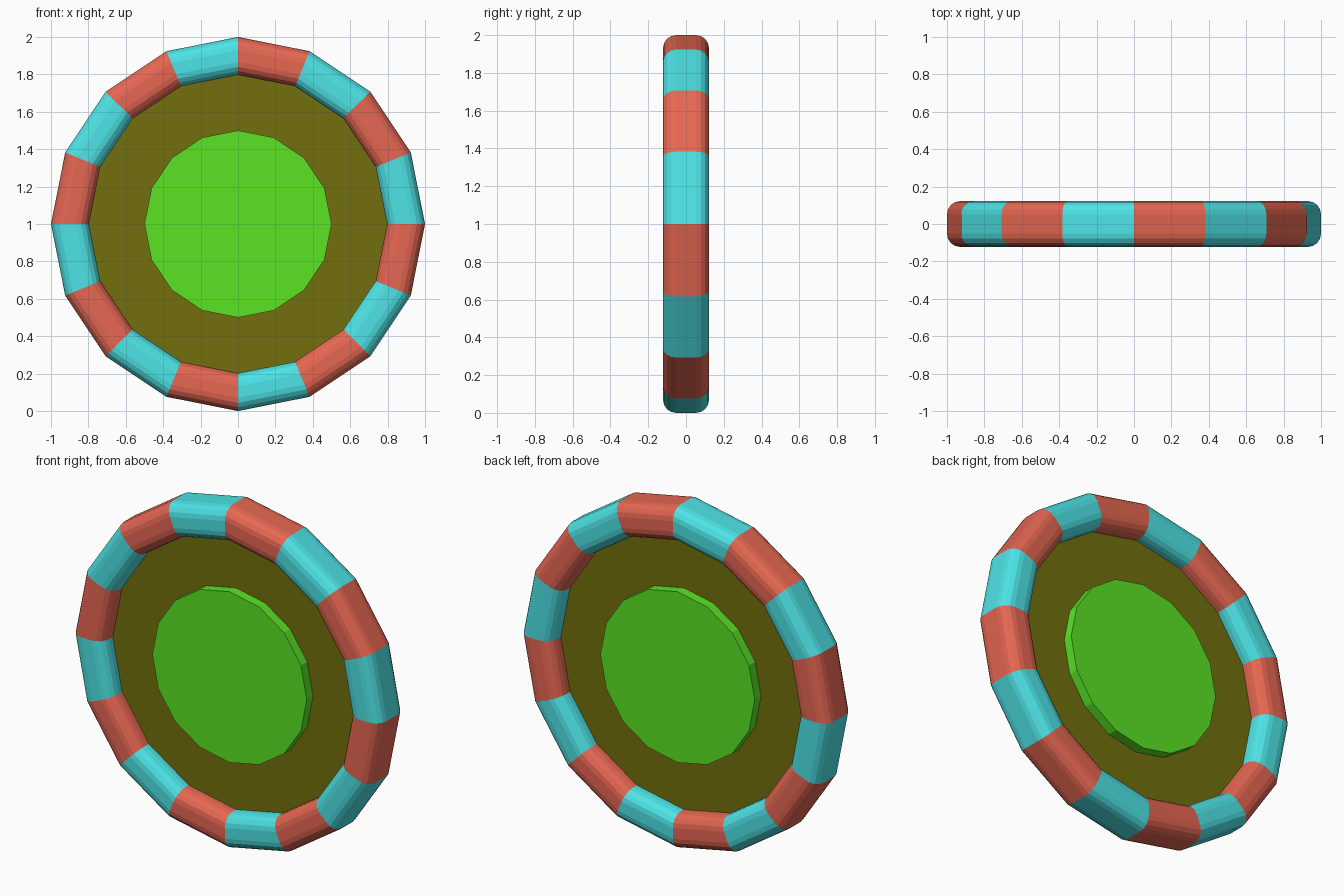
import bpy, bmesh, math

if "Cube" in bpy.data.objects:
    bpy.data.objects.remove(bpy.data.objects["Cube"])

SIDES = 16
CENTRE_Z = 1.0


def material(name, rgb):
    m = bpy.data.materials.new(name)
    m.diffuse_color = (*rgb, 1)
    m.use_nodes = True
    m.node_tree.nodes["Principled BSDF"].inputs["Base Color"].default_value = m.diffuse_color
    return m


def make_object(name, bm, mats):
    bmesh.ops.recalc_face_normals(bm, faces=bm.faces)
    me = bpy.data.meshes.new(name)
    bm.to_mesh(me)
    bm.free()
    for m in mats:
        me.materials.append(m)
    ob = bpy.data.objects.new(name, me)
    ob.location.z = CENTRE_Z
    bpy.context.collection.objects.link(ob)
    return ob


def rounded_section(r_in, r_out, half_y, corner, steps):
    """Rounded rectangle as (radius, y) points."""
    pts = []
    centres = [(r_out - corner, half_y - corner), (r_in + corner, half_y - corner),
               (r_in + corner, corner - half_y), (r_out - corner, corner - half_y)]
    for q, (cr, cy) in enumerate(centres):
        for i in range(steps + 1):
            a = math.pi / 2 * (q + i / steps)
            pts.append((cr + corner * math.cos(a), cy + corner * math.sin(a)))
    return pts


def disc(name, radius, half_y, mat):
    bm = bmesh.new()
    ring = [(radius * math.cos(2 * math.pi * k / SIDES),
             radius * math.sin(2 * math.pi * k / SIDES)) for k in range(SIDES)]
    front = [bm.verts.new((x, -half_y, z)) for x, z in ring]
    back = [bm.verts.new((x, half_y, z)) for x, z in ring]
    bm.faces.new(front)
    bm.faces.new(back)
    for k in range(SIDES):
        n = (k + 1) % SIDES
        bm.faces.new((front[k], front[n], back[n], back[k]))
    return make_object(name, bm, [mat])


cyan = material("cyan", (0.075, 0.77, 0.79))
red = material("red", (0.79, 0.135, 0.085))
olive = material("olive", (0.17, 0.16, 0.004))
green = material("green", (0.10, 0.77, 0.018))

# Striped outer rim with alternating colours
section = rounded_section(0.797, 1.0, 0.122, 0.07, 4)
bm = bmesh.new()
loops = []
for k in range(SIDES):
    a = 2 * math.pi * k / SIDES
    loops.append([bm.verts.new((r * math.cos(a), y, r * math.sin(a))) for r, y in section])
for k in range(SIDES):
    a, b = loops[k], loops[(k + 1) % SIDES]
    for i in range(len(section)):
        j = (i + 1) % len(section)
        bm.faces.new((a[i], a[j], b[j], b[i])).material_index = k % 2
make_object("striped_rim", bm, [cyan, red])

# Inner plate and raised centre
disc("plate", 0.82, 0.02, olive)
disc("centre_disc", 0.5, 0.078, green)
